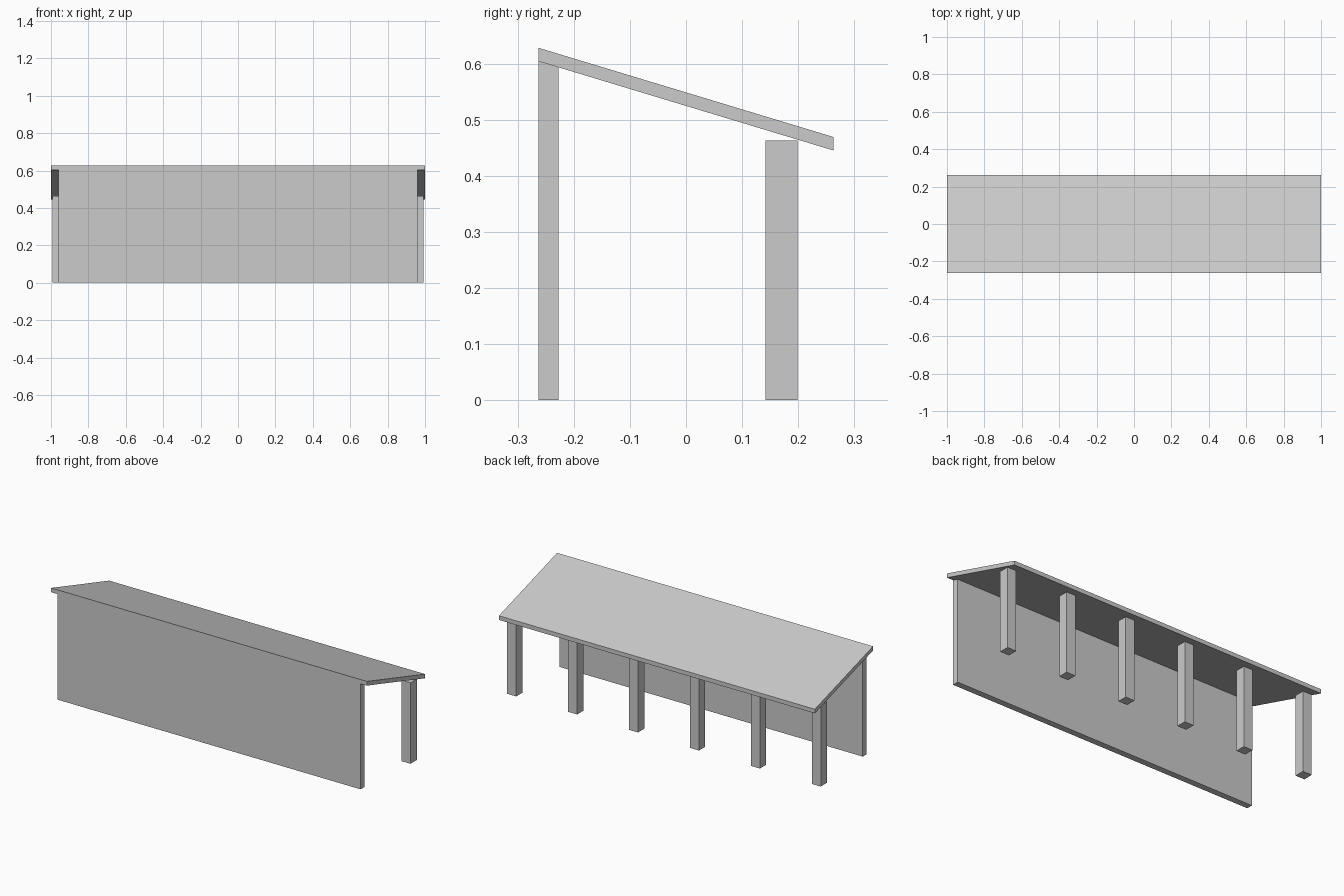
import bpy

if "Cube" in bpy.data.objects:
    bpy.data.objects.remove(bpy.data.objects["Cube"])


def extrude_profile(name, profile, x0, x1):
    """Solid made by sweeping a (y, z) outline from x0 to x1."""
    n = len(profile)
    verts = [(x, y, z) for x in (x0, x1) for y, z in profile]
    faces = [tuple(range(n))[::-1], tuple(range(n, 2 * n))]
    faces += [(i, (i + 1) % n, n + (i + 1) % n, n + i) for i in range(n)]
    mesh = bpy.data.meshes.new(name)
    mesh.from_pydata(verts, [], faces)
    mesh.update()
    obj = bpy.data.objects.new(name, mesh)
    bpy.context.collection.objects.link(obj)
    return obj


def rect(y0, y1, z0, z1):
    return [(y0, z0), (y1, z0), (y1, z1), (y0, z1)]


# Sloping roof slab, high at the front and with vertical eaves
extrude_profile("roof", [(-0.263, 0.604), (0.263, 0.445),
                         (0.263, 0.469), (-0.263, 0.628)], -1.0, 1.0)

# Solid front wall, its top buried in the roof
extrude_profile("front_wall", rect(-0.263, -0.227, 0.0, 0.617), -0.96, 0.96)

# Row of six square posts along the open back
POSTS, REACH, HALF = 6, 0.964, 0.0285
for i in range(POSTS):
    x = -REACH + 2 * REACH * i / (POSTS - 1)
    extrude_profile(f"post_{i + 1}", rect(0.142, 0.199, 0.0, 0.463),
                    x - HALF, x + HALF)
